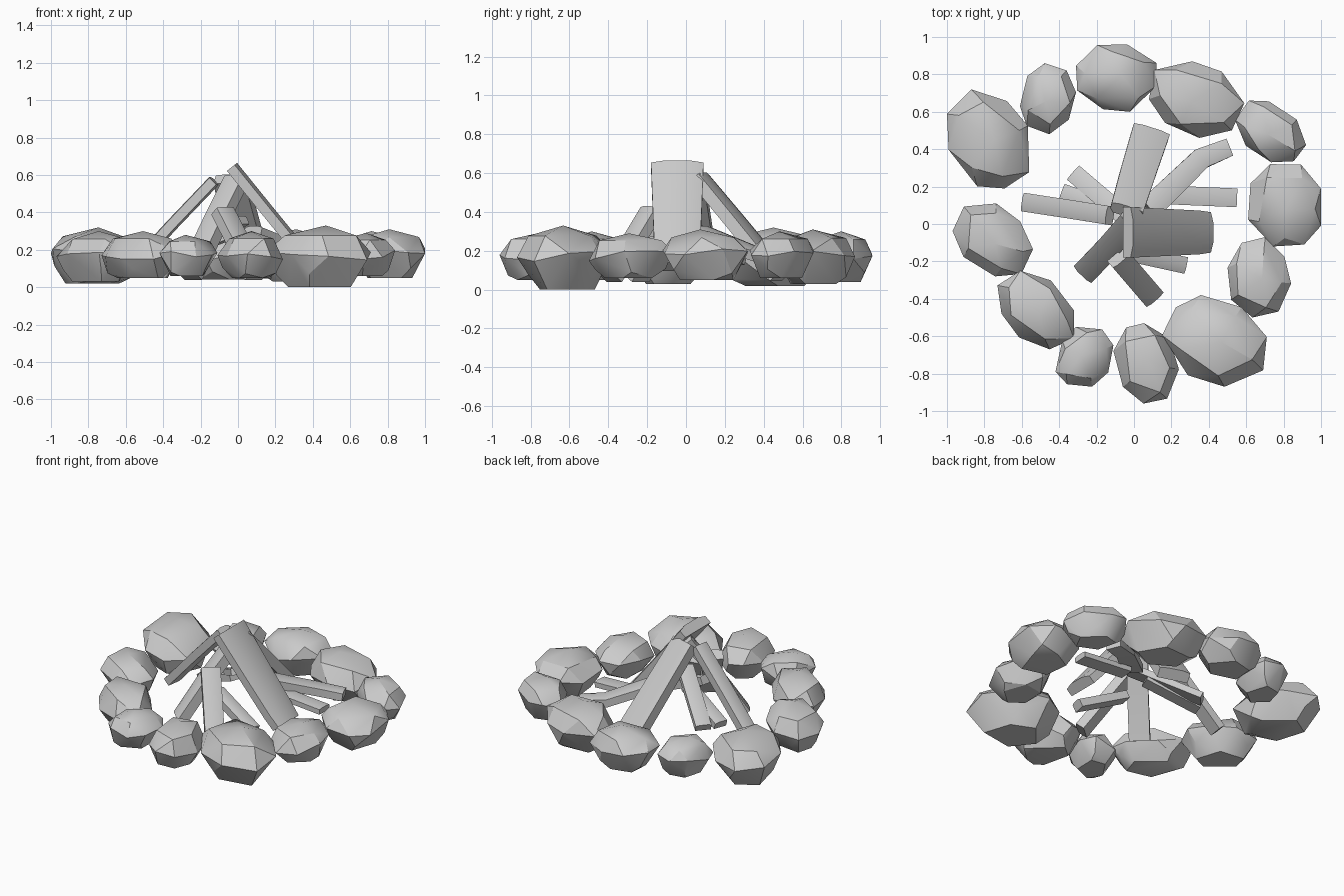
import bpy, bmesh, math, random
from mathutils import Vector

if "Cube" in bpy.data.objects:
    bpy.data.objects.remove(bpy.data.objects["Cube"])

random.seed(11)


def finish(bm, name, angle):
    bmesh.ops.recalc_face_normals(bm, faces=bm.faces)
    me = bpy.data.meshes.new(name)
    bm.to_mesh(me)
    bm.free()
    ob = bpy.data.objects.new(name, me)
    bpy.context.collection.objects.link(ob)
    bpy.ops.object.select_all(action='DESELECT')
    bpy.context.view_layer.objects.active = ob
    ob.select_set(True)
    bpy.ops.object.shade_smooth_by_angle(angle=math.radians(angle))


def stone(name, lo, hi, skew):
    """Chiselled boulder filling the box lo-hi; skew leans its plan diagonally."""
    pts = []
    # (height, radius, sides) of each jittered ring, with a blunt peak on top
    for h, r, n in [(0, .62, 5), (.2, .84, 4), (.5, 1, 8), (.84, .76, 5), (1, .12, 1)]:
        start = random.uniform(0, math.tau)
        for i in range(n):
            t = start + math.tau * (i + random.uniform(-.15, .15)) / n
            q = r * random.uniform(.96, 1.04)
            z = h + (random.uniform(-.12, .12) if 0 < h < .8 else 0)
            pts.append(Vector((q * math.cos(t), q * math.sin(t + skew), z)))
    # fit the points exactly to the box
    for a in range(3):
        mn, mx = min(p[a] for p in pts), max(p[a] for p in pts)
        for p in pts:
            p[a] = lo[a] + (p[a] - mn) / (mx - mn) * (hi[a] - lo[a])
    bm = bmesh.new()
    for p in pts:
        bm.verts.new(p)
    bmesh.ops.convex_hull(bm, input=bm.verts)
    junk = [v for v in bm.verts if not v.link_faces]
    bmesh.ops.delete(bm, geom=junk, context='VERTS')
    finish(bm, name, 28)


def split_log(name, path, width, thick, end=1.0, bulge=.15):
    """Split firewood: gently arched section swept along a path, flat side below."""
    path = [Vector(p) for p in path]
    s = .5 - bulge
    section = [(-.5, -.5), (-.5, s), (-.25, .5 - bulge * .25), (.25, .5 - bulge * .25),
               (.5, s), (.5, -.5)]
    bm = bmesh.new()
    rings = []
    for i, p in enumerate(path):
        d = (path[min(i + 1, len(path) - 1)] - path[max(i - 1, 0)]).normalized()
        side = d.cross(Vector((0, 0, 1))).normalized()
        up = side.cross(d)
        w = width * (1 + (end - 1) * i / (len(path) - 1))
        rings.append([bm.verts.new(p + side * x * w + up * y * thick) for x, y in section])
    n = len(section)
    for a, b in zip(rings, rings[1:]):
        for j in range(n):
            bm.faces.new((a[j], a[(j + 1) % n], b[(j + 1) % n], b[j]))
    bm.faces.new(rings[0])
    bm.faces.new(rings[-1])
    finish(bm, name, 35)


# Ring of stones: x range, y range, z range, diagonal skew
STONES = [
    (-1.0, -.56, .19, .72, .02, .32, -.2),
    (-.61, -.31, .48, .86, .05, .28, .05),
    (-.31, .12, .60, .96, .04, .30, .0),
    (.08, .59, .46, .87, .03, .31, -.2),
    (.54, .92, .33, .66, .06, .30, -.35),
    (.61, 1.0, -.12, .32, .05, .31, .0),
    (.50, .84, -.50, -.07, .06, .29, -.05),
    (.15, .71, -.87, -.38, .00, .33, -.2),
    (-.11, .24, -.96, -.53, .05, .30, -.15),
    (-.42, -.11, -.87, -.55, .06, .28, .15),
    (-.73, -.32, -.67, -.25, .05, .30, -.35),
    (-.97, -.54, -.28, .11, .03, .30, -.3),
]
for i, (x0, x1, y0, y1, z0, z1, k) in enumerate(STONES):
    stone(f"ring_stone_{i + 1}", (x0, y0, z0), (x1, y1, z1), k)

# Leaning firewood, from tip to foot
split_log("wide_log", [(-.03, -.045, .645), (.16, -.045, .41), (.34, -.045, .19), (.40, -.045, .12)],
          .27, .075, .8, .3)
split_log("back_log", [(-.04, .07, .58), (.02, .27, .34), (.09, .49, .07)], .175, .075, 1.15)
split_log("left_log", [(-.13, .045, .57), (-.35, .08, .34), (-.58, .115, .09)], .10, .06)
split_log("front_left_log", [(-.01, .02, .58), (-.14, -.13, .32), (-.26, -.255, .06)], .13, .075)
split_log("front_log", [(-.08, -.18, .41), (.10, -.39, .06)], .12, .07)
# Low kindling inside the pile
split_log("bent_kindling", [(.08, .08, .30), (.36, .35, .19), (.51, .41, .17)], .13, .06, .75)
split_log("right_kindling", [(.19, .155, .20), (.55, .14, .18)], .10, .04)
split_log("back_left_kindling", [(.02, -.02, .36), (-.32, .27, .15)], .10, .05)
split_log("left_kindling", [(-.05, .05, .28), (-.38, .17, .15)], .09, .05)
split_log("front_right_kindling", [(-.05, -.15, .25), (.27, -.22, .10)], .09, .06)
